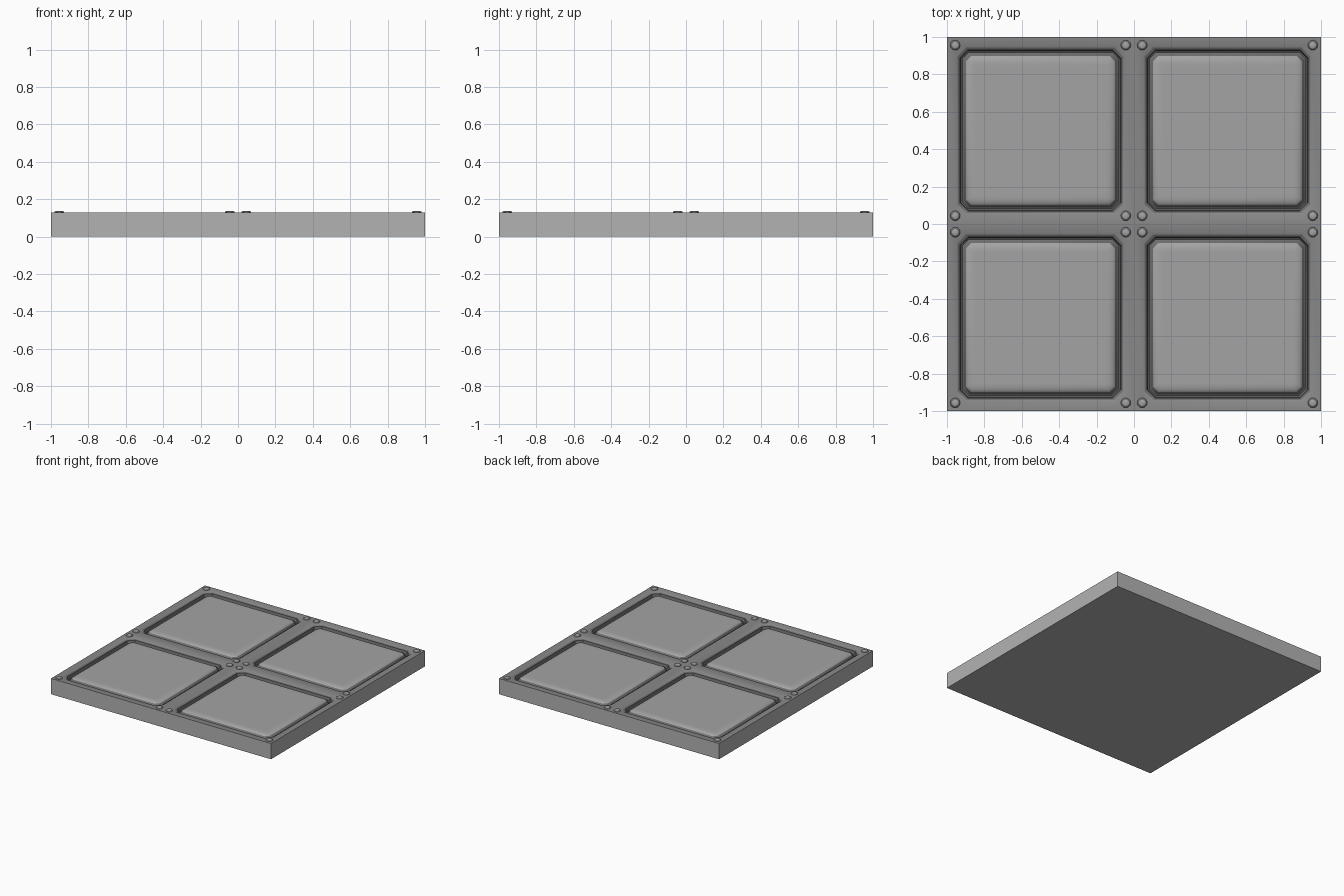
import bpy, bmesh
from math import cos, sin, pi

if "Cube" in bpy.data.objects:
    bpy.data.objects.remove(bpy.data.objects["Cube"])

TOP = 0.129


def grey(name, v):
    m = bpy.data.materials.new(name)
    m.diffuse_color = (v, v, v, 1)
    m.use_nodes = True
    m.node_tree.nodes["Principled BSDF"].inputs["Base Color"].default_value = m.diffuse_color
    return m


SIDE, RIM, GROOVE, PAD = range(4)
greys = [grey("side_grey", 0.45), grey("rim_grey", 0.25),
         grey("groove_grey", 0.16), grey("panel_grey", 0.37)]


def octagon(cx, cy, h, c, z):
    """Square of half-size h with corners chamfered by c."""
    k = h - c
    pts = [(h, -k), (h, k), (k, h), (-k, h), (-h, k), (-h, -k), (-k, -h), (k, -h)]
    return [(cx + x, cy + y, z) for x, y in pts]


def circle(cx, cy, r, z, n=12):
    return [(cx + r * cos(2 * pi * i / n), cy + r * sin(2 * pi * i / n), z) for i in range(n)]


def loft(bm, rings, mat, cap=False):
    rows = [[bm.verts.new(p) for p in ring] for ring in rings]
    n = len(rows[0])
    for a, b in zip(rows, rows[1:]):
        for i in range(n):
            j = (i + 1) % n
            bm.faces.new((a[i], a[j], b[j], b[i])).material_index = mat
    if cap:
        bm.faces.new(rows[-1]).material_index = mat
    return rows


def finish(name, bm, angle):
    bmesh.ops.remove_doubles(bm, verts=bm.verts, dist=1e-5)
    me = bpy.data.meshes.new(name)
    for m in greys:
        me.materials.append(m)
    bm.to_mesh(me)
    bm.free()
    ob = bpy.data.objects.new(name, me)
    bpy.context.collection.objects.link(ob)
    bpy.ops.object.select_all(action='DESELECT')
    ob.select_set(True)
    bpy.context.view_layer.objects.active = ob
    bpy.ops.object.shade_smooth_by_angle(angle=angle)


quadrants = [(sx * 0.5, sy * 0.5) for sx in (-1, 1) for sy in (-1, 1)]

# frame: top surface with four recesses (half-size, chamfer, z), plus outer walls and bottom
recess = [(0.5, 0, TOP), (0.449, 0.05, TOP), (0.442, 0.048, 0.123),
          (0.431, 0.044, 0.118), (0.426, 0.042, 0.092), (0.418, 0.036, 0.088)]
bm = bmesh.new()
for cx, cy in quadrants:
    rings = [octagon(cx, cy, *r) for r in recess]
    loft(bm, rings[:3], RIM)
    loft(bm, rings[2:], GROOVE)
rim = [(1, -1), (1, 0), (1, 1), (0, 1), (-1, 1), (-1, 0), (-1, -1), (0, -1)]
walls = loft(bm, [[(x, y, z) for x, y in rim] for z in (0, TOP)], SIDE)
bm.faces.new(list(reversed(walls[0]))).material_index = SIDE
finish("frame", bm, 0.7)

# cushioned panels: steep edge rolling over into a flat top
pad = [(0.418, 0.036, 0.088), (0.411, 0.032, 0.092), (0.405, 0.030, 0.105),
       (0.398, 0.027, 0.115), (0.386, 0.022, 0.122), (0.370, 0.016, 0.126),
       (0.355, 0.012, 0.127), (0.34, 0.011, 0.127)]
bm = bmesh.new()
for cx, cy in quadrants:
    rings = [octagon(cx, cy, *r) for r in pad]
    loft(bm, rings[:4], GROOVE)
    loft(bm, rings[3:], PAD, cap=True)
finish("panels", bm, 0.8)

# bolt heads at the corners of every panel
head = [(0.027, TOP), (0.025, 0.133), (0.017, 0.1375)]
bm = bmesh.new()
for cx, cy in quadrants:
    for sx in (-1, 1):
        for sy in (-1, 1):
            x, y = cx + sx * 0.456, cy + sy * 0.456
            rings = [circle(x, y, r, z) for r, z in head]
            loft(bm, rings, GROOVE)
            top = bm.faces.new([bm.verts.new(p) for p in rings[-1]])
            top.material_index = PAD
finish("bolts", bm, 0.9)
